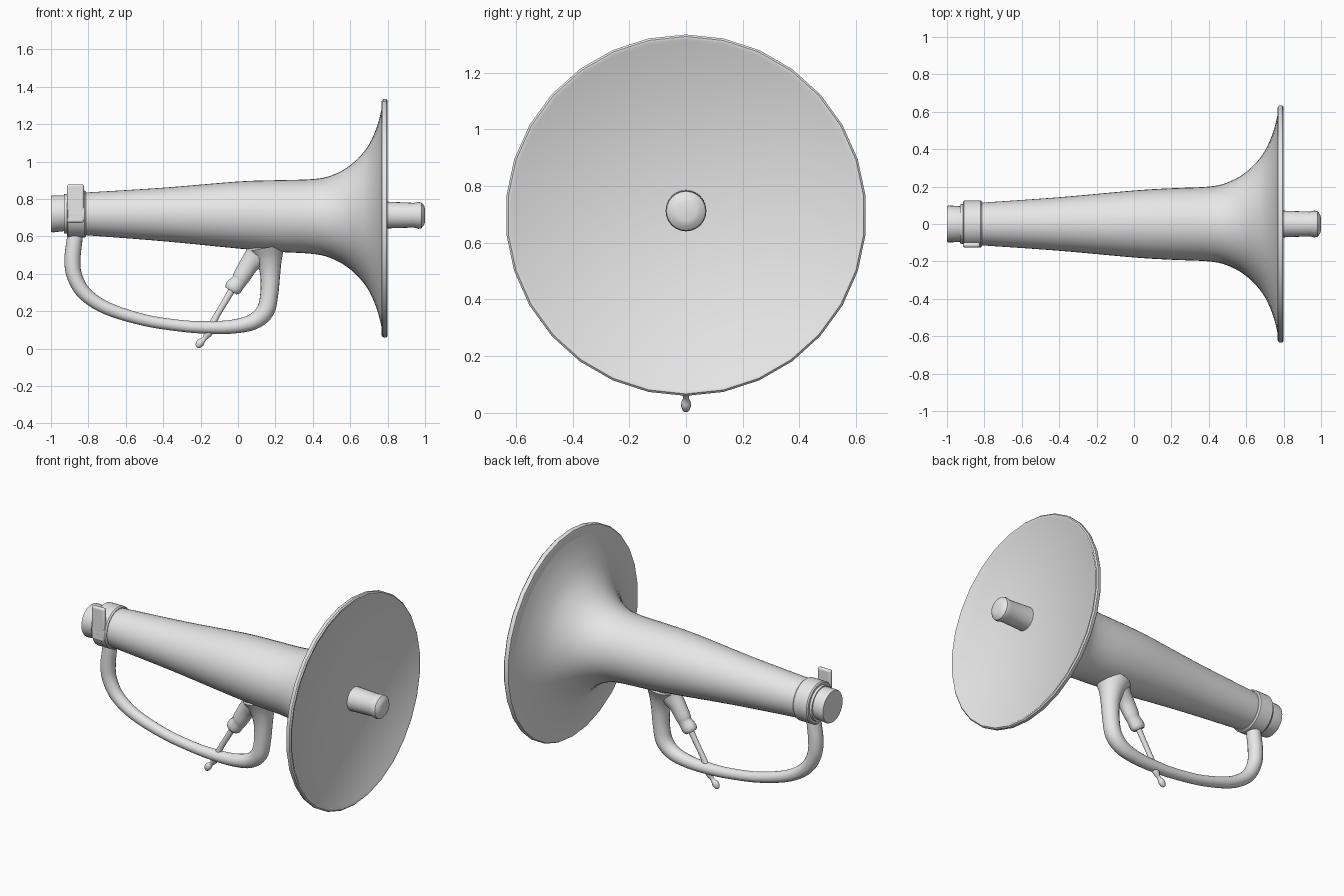
import bpy
import bmesh
from math import sin, cos, pi, radians
from mathutils import Vector

cube = bpy.data.objects.get("Cube")
if cube:
    bpy.data.objects.remove(cube, do_unlink=True)

grey = bpy.data.materials.new("plain grey")
grey.use_nodes = True
grey.diffuse_color = (0.8, 0.8, 0.8, 1)
grey.node_tree.nodes["Principled BSDF"].inputs["Base Color"].default_value = (0.8, 0.8, 0.8, 1)


def finish(name, bm, angle=40):
    bmesh.ops.recalc_face_normals(bm, faces=bm.faces)
    mesh = bpy.data.meshes.new(name)
    bm.to_mesh(mesh)
    bm.free()
    mesh.materials.append(grey)
    obj = bpy.data.objects.new(name, mesh)
    bpy.context.collection.objects.link(obj)
    bpy.ops.object.select_all(action="DESELECT")
    obj.select_set(True)
    bpy.context.view_layer.objects.active = obj
    bpy.ops.object.shade_smooth_by_angle(angle=radians(angle))
    return obj


def smooth_points(points, steps):
    """Catmull-Rom interpolation of position and radius together."""
    pts = [Vector(p) for p in points]
    out = []
    for i in range(len(pts) - 1):
        a, b, c, d = pts[max(i - 1, 0)], pts[i], pts[i + 1], pts[min(i + 2, len(pts) - 1)]
        for s in range(steps):
            t = s / steps
            out.append(0.5 * (2 * b + (c - a) * t + (2 * a - 5 * b + 4 * c - d) * t * t
                              + (3 * b - a - 3 * c + d) * t ** 3))
    return out + [pts[-1]]


def sweep(name, points, sides, steps=1, straight=False, flat=1.0, angle=40):
    """Round tube through (x, z, radius) points; straight keeps rings square to x."""
    pts = smooth_points(points, steps)
    bm = bmesh.new()
    rings = []
    for i, (x, z, r) in enumerate(pts):
        p, q = pts[max(i - 1, 0)], pts[min(i + 1, len(pts) - 1)]
        tangent = Vector((1, 0)) if straight else Vector((q.x - p.x, q.y - p.y)).normalized()
        ring = []
        for k in range(sides):
            u, v = r * cos(2 * pi * k / sides), r * sin(2 * pi * k / sides)
            ring.append(bm.verts.new((x - tangent.y * u, v * flat, z + tangent.x * u)))
        rings.append(ring)
    for a, b in zip(rings, rings[1:]):
        for k in range(sides):
            n = (k + 1) % sides
            bm.faces.new((a[k], a[n], b[n], b[k]))
    bm.faces.new(rings[0])
    bm.faces.new(rings[-1])
    return finish(name, bm, angle)


# Flared horn, closed face and rim
sweep("horn_body", [(-0.93, 0.72, 0.105), (-0.8, 0.72, 0.115), (-0.4, 0.717, 0.143),
                    (0, 0.714, 0.179), (0.2, 0.709, 0.191), (0.4, 0.706, 0.2),
                    (0.5, 0.704, 0.222), (0.6, 0.702, 0.278), (0.69, 0.7, 0.375),
                    (0.745, 0.698, 0.495), (0.775, 0.697, 0.62)], 40, 5, True)
sweep("bell_rim", [(0.766, 0.697, 0.615), (0.77, 0.697, 0.632), (0.778, 0.697, 0.637),
                   (0.793, 0.697, 0.637), (0.8, 0.697, 0.63), (0.8, 0.697, 0.621),
                   (0.793, 0.697, 0.612)], 30, 1, True)

# Driver knob on the bell face
sweep("centre_knob", [(0.78, 0.714, 0.072), (0.94, 0.713, 0.066), (0.965, 0.712, 0.072),
                      (0.98, 0.712, 0.069), (0.995, 0.712, 0.052), (1.0, 0.712, 0.035)],
      24, 1, True, angle=30)

# Rear cap and clamp band
sweep("rear_cap", [(-1, 0.72, 0.096), (-0.99, 0.72, 0.099), (-0.92, 0.724, 0.095),
                   (-0.9, 0.724, 0.095)], 28, 1, True)
sweep("clamp_band", [(-0.915, 0.72, 0.119), (-0.908, 0.72, 0.126), (-0.82, 0.72, 0.126),
                     (-0.812, 0.72, 0.119)], 32, 1, True)

# Upright tab on the clamp
bm = bmesh.new()
bmesh.ops.create_cube(bm, size=1)
for v in bm.verts:
    v.co = Vector((-0.869 + v.co.x * 0.09, -0.112 + v.co.y * 0.026, 0.776 + v.co.z * 0.205))
tab = finish("clamp_tab", bm)
bevel = tab.modifiers.new("rounded_edges", "BEVEL")
bevel.width = 0.011
bevel.segments = 3

# Curved handle loop
sweep("handle_loop", [(-0.87, 0.63, 0.04), (-0.874, 0.58, 0.042), (-0.885, 0.48, 0.043),
                      (-0.875, 0.39, 0.041), (-0.82, 0.295, 0.038), (-0.7, 0.215, 0.034),
                      (-0.5, 0.152, 0.031), (-0.3, 0.121, 0.031), (-0.16, 0.113, 0.034),
                      (-0.03, 0.117, 0.037), (0.08, 0.143, 0.043), (0.145, 0.2, 0.048),
                      (0.167, 0.29, 0.048), (0.172, 0.4, 0.054), (0.165, 0.48, 0.072),
                      (0.155, 0.54, 0.1)], 18, 5, angle=60)

# Mount where the handle and trigger meet the horn
sweep("trigger_mount", [(0.13, 0.55, 0.09), (0.105, 0.5, 0.07), (0.06, 0.45, 0.052),
                        (0.02, 0.385, 0.047), (0.005, 0.36, 0.042), (-0.025, 0.325, 0.046),
                        (-0.037, 0.308, 0.035)], 16, 3, flat=0.85)

# Trigger rod with its small rounded end
sweep("trigger_rod", [(-0.02, 0.335, 0.019), (-0.07, 0.25, 0.017), (-0.12, 0.165, 0.017),
                      (-0.155, 0.09, 0.023), (-0.18, 0.053, 0.012), (-0.2, 0.033, 0.021),
                      (-0.214, 0.014, 0.016), (-0.22, 0.007, 0.006)], 12, 4, flat=0.85)
